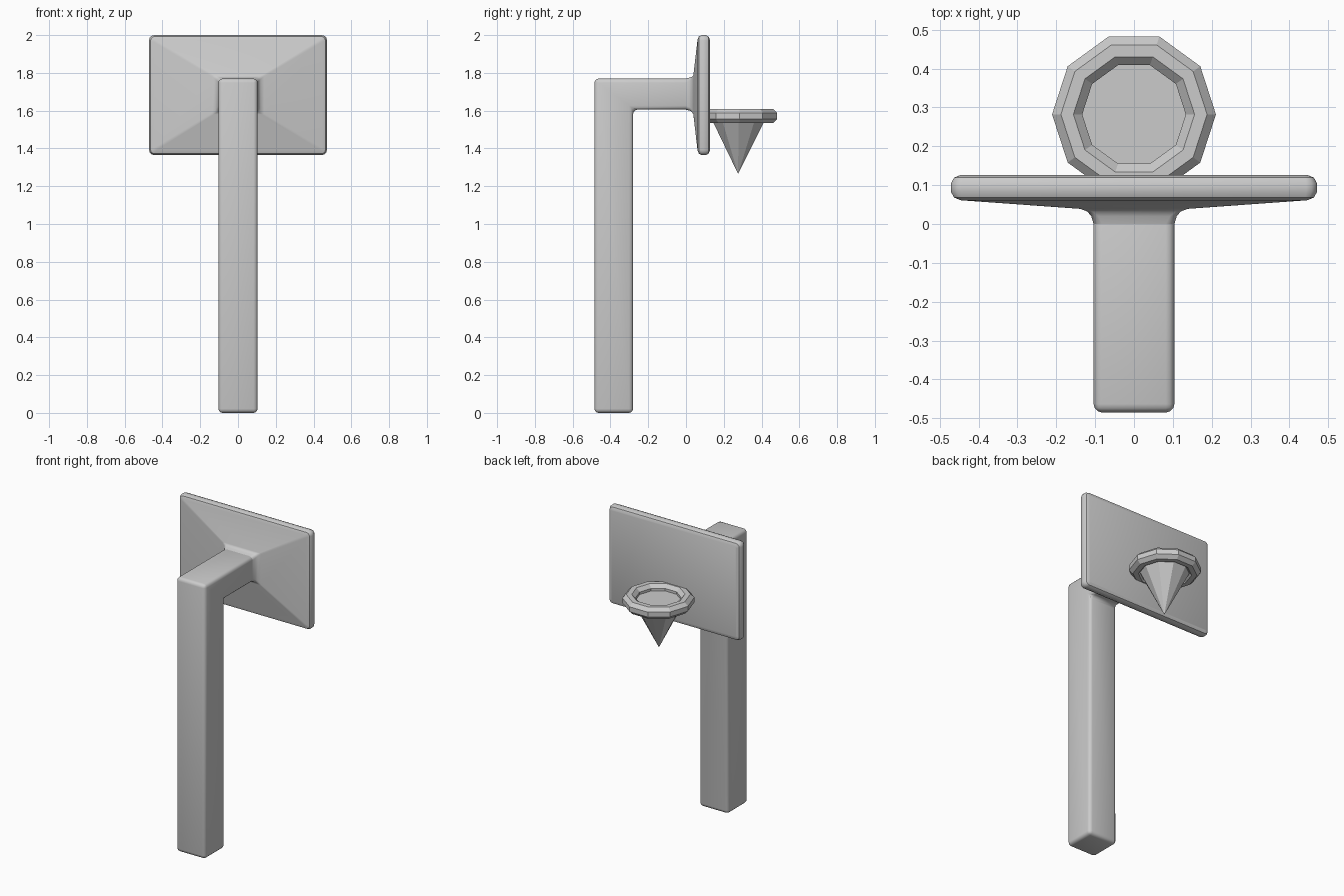
import bpy, bmesh
from math import pi, sin, cos

if "Cube" in bpy.data.objects:
    bpy.data.objects.remove(bpy.data.objects["Cube"])


def finish(bm, name, smooth=False):
    bmesh.ops.recalc_face_normals(bm, faces=bm.faces)
    me = bpy.data.meshes.new(name)
    bm.to_mesh(me)
    bm.free()
    ob = bpy.data.objects.new(name, me)
    bpy.context.collection.objects.link(ob)
    if smooth:
        bpy.ops.object.select_all(action='DESELECT')
        ob.select_set(True)
        bpy.context.view_layer.objects.active = ob
        bpy.ops.object.shade_smooth_by_angle(angle=0.6)
    return ob


def bridge(bm, rings, closed=False):
    count = len(rings)
    for i in range(count if closed else count - 1):
        a, b = rings[i], rings[(i + 1) % count]
        n = len(a)
        for j in range(n):
            k = (j + 1) % n
            bm.faces.new((a[j], a[k], b[k], b[j]))


# Post and arm: bent profile extruded across x, all edges rounded
bm = bmesh.new()
outline = [(-0.485, 0), (-0.28, 0), (-0.28, 1.605), (0.06, 1.605), (0.06, 1.77), (-0.485, 1.77)]
face = bm.faces.new([bm.verts.new((-0.104, y, z)) for y, z in outline])
ext = bmesh.ops.extrude_face_region(bm, geom=[face])
bmesh.ops.translate(bm, vec=(0.208, 0, 0),
                    verts=[v for v in ext['geom'] if isinstance(v, bmesh.types.BMVert)])
bmesh.ops.recalc_face_normals(bm, faces=bm.faces)
bmesh.ops.bevel(bm, geom=bm.edges[:], offset=0.022, segments=3, profile=0.5, affect='EDGES')
finish(bm, "post_and_arm", True)

# Backboard: rounded rectangles lofted along y, flaring out of the arm
bm = bmesh.new()
sections = [  # y, half width, bottom, top, corner radius
    (0.0, 0.104, 1.605, 1.77, 0.022), (0.02, 0.11, 1.600, 1.775, 0.018),
    (0.032, 0.12, 1.593, 1.78, 0.012), (0.039, 0.138, 1.58, 1.788, 0.008),
    (0.061, 0.445, 1.39, 1.975, 0.012), (0.068, 0.463, 1.372, 1.993, 0.022),
    (0.083, 0.471, 1.365, 2.0, 0.028), (0.104, 0.471, 1.365, 2.0, 0.028),
    (0.119, 0.463, 1.372, 1.993, 0.022), (0.126, 0.447, 1.388, 1.977, 0.012)]
rings = []
for y, hx, z0, z1, r in sections:
    ring = []
    for q, (sx, cz) in enumerate([(1, z1 - r), (-1, z1 - r), (-1, z0 + r), (1, z0 + r)]):
        for s in range(4):
            a = (q + s / 3) * pi / 2
            ring.append(bm.verts.new((sx * (hx - r) + r * cos(a), y, cz + r * sin(a))))
    rings.append(ring)
bridge(bm, rings)
bm.faces.new(rings[0])
bm.faces.new(rings[-1])
finish(bm, "backboard", True)

# Hoop: ten-sided ring with an octagonal section
HOOP_Y, HOOP_Z, SIDES = 0.282, 1.572, 10
bm = bmesh.new()
rings = []
for i in range(SIDES):
    a = 2 * pi * i / SIDES
    ring = []
    for j in range(8):
        b = (j + 0.5) * pi / 4
        r = 0.172 + 0.042 * cos(b)
        ring.append(bm.verts.new((r * cos(a), HOOP_Y + r * sin(a), HOOP_Z + 0.041 * sin(b))))
    rings.append(ring)
bridge(bm, rings, True)
finish(bm, "hoop")

# Net: pointed cone with a flat cap inside the hoop
bm = bmesh.new()
base = [bm.verts.new((0.158 * cos(2 * pi * i / SIDES), HOOP_Y - 0.004 + 0.158 * sin(2 * pi * i / SIDES), HOOP_Z))
        for i in range(SIDES)]
tip = bm.verts.new((0, HOOP_Y - 0.006, 1.265))
bm.faces.new(base)
for i in range(SIDES):
    bm.faces.new((base[i], base[(i + 1) % SIDES], tip))
finish(bm, "net")
